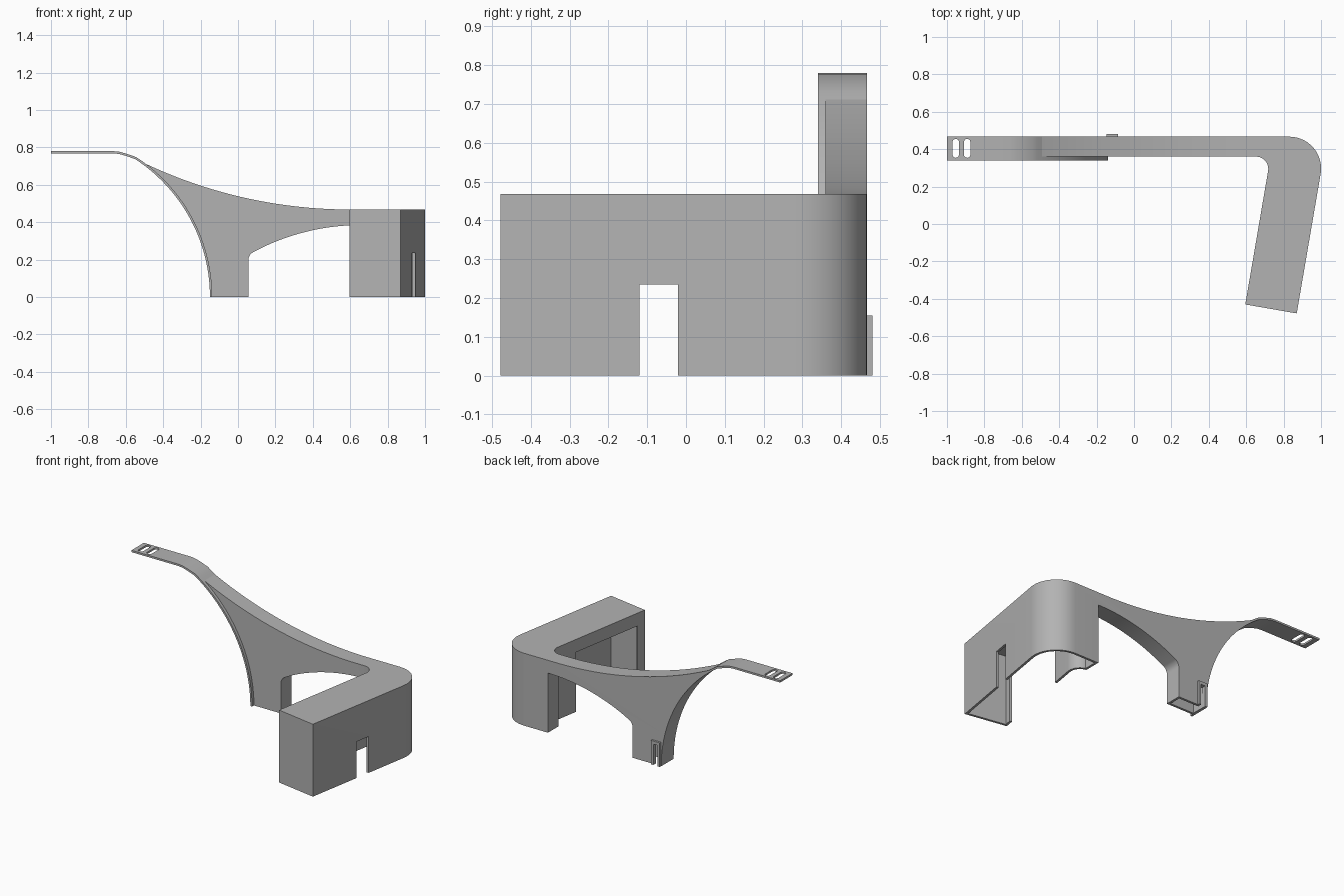
import bpy, bmesh, math
from mathutils import Vector, Matrix

if "Cube" in bpy.data.objects:
    bpy.data.objects.remove(bpy.data.objects["Cube"], do_unlink=True)

grey = bpy.data.materials.new("plain grey")
grey.use_nodes = True
grey.diffuse_color = (0.45, 0.45, 0.45, 1)
grey.node_tree.nodes["Principled BSDF"].inputs["Base Color"].default_value = grey.diffuse_color

WALL = 0.015          # shell thickness
BACK, FRONT = 0.467, 0.36
TOP = 0.468


def prism(name, pts, lo, hi, axis="z"):
    """Extrude a 2D outline along z (plan) or along y (front profile)."""
    bm = bmesh.new()
    place = (lambda p, d: (p[0], p[1], d)) if axis == "z" else (lambda p, d: (p[0], d, p[1]))
    face = bm.faces.new([bm.verts.new(place(p, lo)) for p in pts])
    ext = bmesh.ops.extrude_face_region(bm, geom=[face])
    move = Vector(place((0, 0), hi - lo))
    bmesh.ops.translate(bm, vec=move, verts=[v for v in ext["geom"] if isinstance(v, bmesh.types.BMVert)])
    bmesh.ops.recalc_face_normals(bm, faces=bm.faces)
    mesh = bpy.data.meshes.new(name)
    bm.to_mesh(mesh)
    bm.free()
    mesh.materials.append(grey)
    obj = bpy.data.objects.new(name, mesh)
    bpy.context.collection.objects.link(obj)
    return obj


def box(name, x0, x1, y0, y1, z0, z1):
    return prism(name, [(x0, y0), (x1, y0), (x1, y1), (x0, y1)], z0, z1)


def boolean(obj, tool, operation="DIFFERENCE"):
    """Apply a boolean and discard the tool."""
    mod = obj.modifiers.new("cut", "BOOLEAN")
    mod.object, mod.operation, mod.solver = tool, operation, "EXACT"
    bpy.context.view_layer.objects.active = obj
    bpy.ops.object.modifier_apply(modifier=mod.name)
    bpy.data.objects.remove(tool, do_unlink=True)


def rounded(corners, steps=12):
    """Fillet every (x, y, radius) corner of a closed outline."""
    out = []
    for i, (x, y, r) in enumerate(corners):
        p = Vector((x, y))
        if r <= 0:
            out.append(p)
            continue
        a = (Vector(corners[i - 1][:2]) - p).normalized()
        b = (Vector(corners[(i + 1) % len(corners)][:2]) - p).normalized()
        half = a.angle(b) / 2
        centre = p + (a + b).normalized() * r / math.sin(half)
        start = p + a * r / math.tan(half) - centre
        end = p + b * r / math.tan(half) - centre
        sweep = math.atan2(start.x * end.y - start.y * end.x, start.dot(end))
        out += [centre + Matrix.Rotation(sweep * k / steps, 2) @ start for k in range(steps + 1)]
    return out


def inset_corners(corners, d):
    """Move each side of a counter-clockwise outline inward by d."""
    out = []
    for i, (x, y, r) in enumerate(corners):
        p = Vector((x, y))
        u = (p - Vector(corners[i - 1][:2])).normalized()
        v = (Vector(corners[(i + 1) % len(corners)][:2]) - p).normalized()
        turn = u.x * v.y - u.y * v.x
        shift = (u - v) * (-d / turn)
        q = p + shift
        out.append((q.x, q.y, 0 if r == 0 else r - math.copysign(d, turn)))
    return out


# plan of the angled body
plan = [(0.87, -0.478, 0), (1.032, BACK, 0.17), (-0.7, BACK, 0),
        (-0.7, FRONT, 0), (0.73, FRONT, 0.065), (0.595, -0.43, 0)]


def body_solid(name, d, bottom):
    body = prism(name, rounded(inset_corners(plan, d)), bottom, 1)
    # front outline: sweeping top and hollow left edge
    big, small = 2.57 + d, 0.884 + d
    top = lambda x: TOP + 2.57 - math.sqrt(big ** 2 - min(x - 0.6, 0) ** 2)
    left = []
    for k in range(-8, 70):
        a = math.radians(k)
        x, z = -1.03 + small * math.cos(a), small * math.sin(a)
        if z >= top(x) - 0.001:
            break
        left.append((x, z))
    tip = left[-1][0]
    sweep = [(tip + (0.6 - tip) * k / 40, top(tip + (0.6 - tip) * k / 40)) for k in range(41)]
    outline = left + sweep + [(1.1, TOP - d), (1.1, left[0][1])]
    boolean(body, prism("outline", outline, -0.7, 0.7, "y"), "INTERSECT")
    # arch below the bridge
    r = 1.23 + d
    under = lambda x: 0.385 - 1.23 + math.sqrt(r ** 2 - (x - 0.66) ** 2)
    x0, x1 = 0.055 - d, 0.66 + d
    arc = [(x1 + (0.13 - x1) * k / 24, under(x1 + (0.13 - x1) * k / 24), 0) for k in range(25)]
    arch = rounded([(x1, -0.2, 0)] + arc + [(x0, under(x0), 0.05), (x0, -0.2, 0)])
    boolean(body, prism("arch", arch, 0.31, 0.6, "y"))
    return body


# hollow body, open underneath
body = body_solid("body_shell", 0, 0)
boolean(body, body_solid("cavity", WALL, -0.1))

# wide opening on the inner side of the arm
a, b = Vector(plan[5][:2]), Vector(plan[4][:2])
side = (b - a).normalized()
out = Vector((-side.y, side.x)) * 0.03
p, q = a + side * 0.06, a + side * 0.575
boolean(body, prism("opening", [p + out, p - out, q - out, q + out], -0.1, 0.385))

# small doorway on the outer side of the arm
boolean(body, box("doorway", 0.88, 1.1, -0.12, -0.02, -0.1, 0.235))

# slot in the back of the leg
boolean(body, box("slot", -0.132, -0.102, 0.44, 0.5, -0.1, 0.135))

# strap: flat tongue that bends down along the leg
path = [Vector(c) for c in ((-1, 0.774), (-0.665, 0.774), (-0.635, 0.771), (-0.6, 0.761))]
path += [Vector((-1.03 + 0.886 * math.cos(math.radians(t)), 0.886 * math.sin(math.radians(t))))
         for t in range(57, -1, -2)]
path.append(Vector((-0.144, 0)))
upper, lower = [], []
for i, c in enumerate(path):
    t = (path[min(i + 1, len(path) - 1)] - path[max(i - 1, 0)]).normalized()
    n = Vector((-t.y, t.x)) * 0.006
    upper.append(c + n)
    lower.append(c - n)
upper[-1].y = lower[-1].y = 0
strap = prism("strap", upper + lower[::-1], 0.34, BACK, "y")
for x in (-0.953, -0.892):
    w, r = 0.017, 0.0165
    hole = rounded([(x - w, 0.354, r), (x + w, 0.354, r), (x + w, 0.455, r), (x - w, 0.455, r)], 6)
    boolean(strap, prism("strap_hole", hole, 0.6, 0.9))

# raised collar around the slot
collar = box("slot_collar", -0.148, -0.086, BACK - 0.004, 0.48, 0, 0.155)
boolean(collar, box("collar_gap", -0.132, -0.102, 0.4, 0.5, -0.1, 0.135))

for obj in (body, strap, collar):
    bpy.ops.object.select_all(action="DESELECT")
    obj.select_set(True)
    bpy.context.view_layer.objects.active = obj
    bpy.ops.object.shade_smooth_by_angle(angle=math.radians(30))
